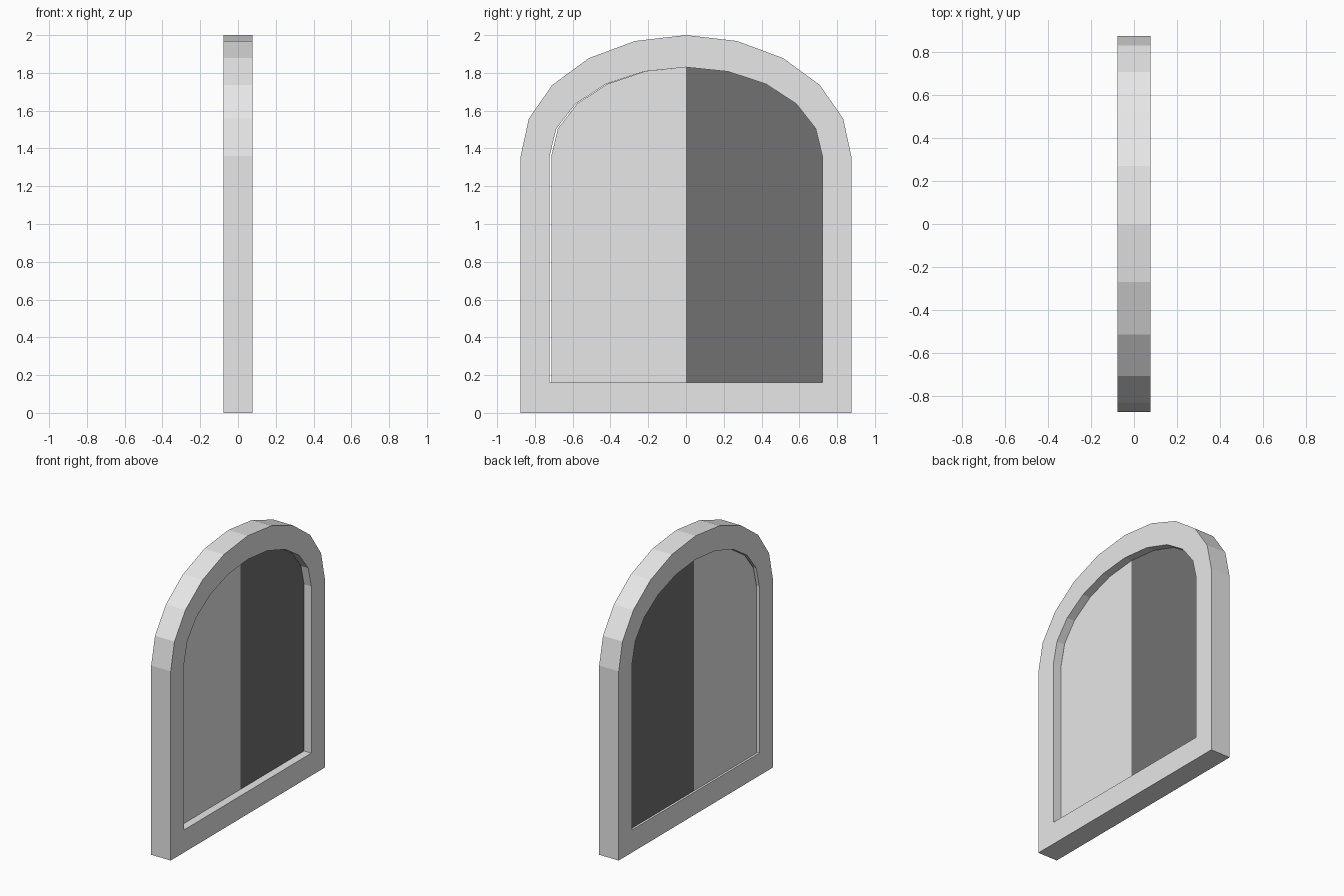
import bpy, bmesh, math

if "Cube" in bpy.data.objects:
    bpy.data.objects.remove(bpy.data.objects["Cube"])

SPRING = 1.36   # height where the arch begins
X0, X1 = -0.0775, 0.0775


def material(name, v):
    m = bpy.data.materials.new(name)
    m.diffuse_color = (v, v, v, 1)
    m.use_nodes = True
    m.node_tree.nodes["Principled BSDF"].inputs["Base Color"].default_value = m.diffuse_color
    return m


light = material("light grey", 0.8)
dark = material("dark grey", 0.167)


def arch(half_w, rise, first=0, last=10):
    """Ten-sided half ellipse, running from +y to -y."""
    return [(half_w * math.cos(math.pi * i / 10),
             SPRING + rise * math.sin(math.pi * i / 10))
            for i in range(first, last + 1)]


def finish(name, bm, mat):
    bmesh.ops.recalc_face_normals(bm, faces=bm.faces[:])
    me = bpy.data.meshes.new(name)
    bm.to_mesh(me)
    bm.free()
    me.materials.append(mat)
    ob = bpy.data.objects.new(name, me)
    bpy.context.collection.objects.link(ob)
    return ob


def ring(bm, pts, x):
    return [bm.verts.new((x, y, z)) for y, z in pts]


def bridge(bm, a, b):
    n = len(a)
    for i in range(n):
        j = (i + 1) % n
        bm.faces.new((a[i], a[j], b[j], b[i]))


# Arched frame: closed loop of four bridged rings
outer = [(-0.875, 0), (0.875, 0)] + arch(0.875, 0.64)
inner = [(-0.722, 0.162), (0.722, 0.162)] + arch(0.722, 0.47)
bm = bmesh.new()
loops = [ring(bm, outer, X0), ring(bm, outer, X1),
         ring(bm, inner, X1), ring(bm, inner, X0)]
for k in range(4):
    bridge(bm, loops[k], loops[(k + 1) % 4])
finish("door_frame", bm, light)


# Door leaves: half-arch slabs set back in the frame
def leaf(name, pts, mat):
    bm = bmesh.new()
    a, b = ring(bm, pts, -0.062), ring(bm, pts, 0.02)
    bridge(bm, a, b)
    bm.faces.new(a)
    bm.faces.new(b)
    finish(name, bm, mat)


leaf("left_leaf", [(0, 0.162)] + arch(0.713, 0.47, 5, 10) + [(-0.713, 0.162)], light)
leaf("right_leaf", [(0, 0.162), (0.722, 0.162)] + arch(0.722, 0.47, 0, 5), dark)
